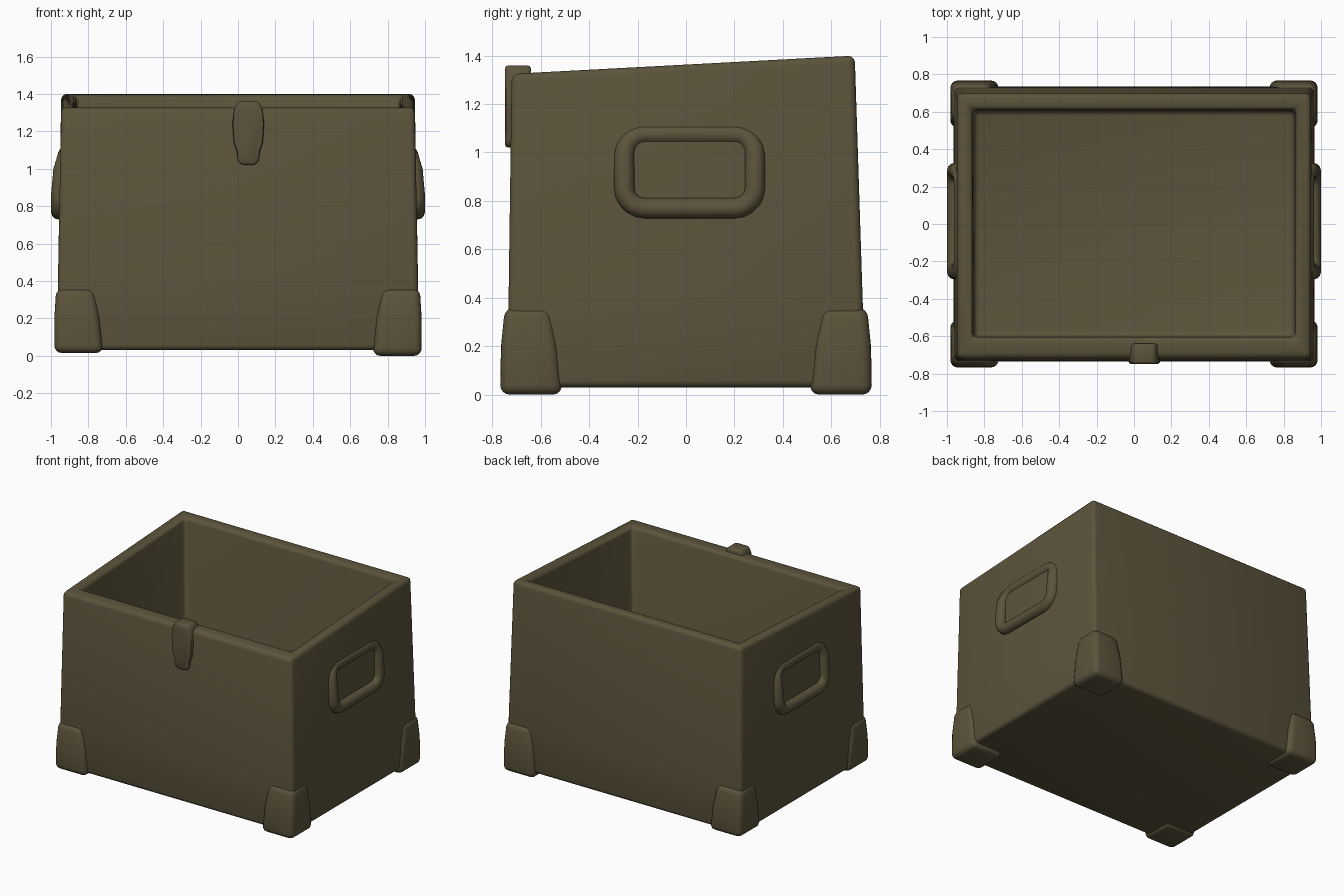
import bpy, bmesh, math

if "Cube" in bpy.data.objects:
    bpy.data.objects.remove(bpy.data.objects["Cube"])

olive = bpy.data.materials.new("olive_brown")
olive.diffuse_color = (0.105, 0.088, 0.044, 1)
olive.use_nodes = True
olive.node_tree.nodes["Principled BSDF"].inputs["Base Color"].default_value = olive.diffuse_color


def ring(x, y0, y1, z0, z1):
    """Rectangle corners; the height runs from z0 at the front to z1 at the back."""
    return [(-x, y0, z0), (x, y0, z0), (x, y1, z1), (-x, y1, z1)]


def lofted(name, rings):
    """Solid skinned through equal rings, capped at both ends."""
    bm = bmesh.new()
    rows = [[bm.verts.new(p) for p in r] for r in rings]
    n = len(rows[0])
    for a, b in zip(rows, rows[1:]):
        for i in range(n):
            j = (i + 1) % n
            bm.faces.new((a[i], a[j], b[j], b[i]))
    bm.faces.new(rows[0][::-1])
    bm.faces.new(rows[-1])
    bmesh.ops.recalc_face_normals(bm, faces=bm.faces)
    mesh = bpy.data.meshes.new(name)
    bm.to_mesh(mesh)
    bm.free()
    obj = bpy.data.objects.new(name, mesh)
    bpy.context.collection.objects.link(obj)
    mesh.materials.append(olive)
    return obj


def finish(obj, bevel=0, segments=3, cutter=None):
    """Round the edges, cut if asked, and bake to a smooth mesh."""
    if bevel:
        mod = obj.modifiers.new("round", 'BEVEL')
        mod.width, mod.segments = bevel, segments
        mod.limit_method = 'ANGLE'
    if cutter:
        mod = obj.modifiers.new("cut", 'BOOLEAN')
        mod.operation, mod.object, mod.solver = 'DIFFERENCE', cutter, 'EXACT'
    bpy.ops.object.select_all(action='DESELECT')
    obj.select_set(True)
    bpy.context.view_layer.objects.active = obj
    bpy.ops.object.convert(target='MESH')
    bpy.ops.object.shade_smooth_by_angle(angle=math.radians(45))


# Open box: outer walls up, over the sloping rim, down to the inner floor
box = lofted("box_body", [
    ring(0.965, -0.735, 0.735, 0.03, 0.03),
    ring(0.963, -0.733, 0.730, 0.38, 0.38),
    ring(0.945, -0.720, 0.697, 1.325, 1.40),
    ring(0.865, -0.605, 0.612, 1.33, 1.395),
    ring(0.855, -0.600, 0.605, 0.10, 0.10)])
finish(box, 0.028)

# Helper that keeps the corner feet out of the inside
cutter = lofted("cavity_cutter", [ring(0.89, -0.65, 0.65, 0.06, 0.06),
                                  ring(0.89, -0.65, 0.65, 2, 2)])
cutter.hide_render = True
cutter.hide_set(True)

# Corner feet, wrapped round the lower corners
for sx, side in ((-1, "left"), (1, "right")):
    for sy, end in ((-1, "front"), (1, "back")):
        def level(x, y, inset, z):
            return [(sx * a, sy * b, z) for a, b in
                    ((0.72 + inset, 0.51 + inset), (x, 0.51 + inset),
                     (x, y), (0.72 + inset, y))]
        low = 0.0 if sx > 0 else 0.015
        foot = lofted(f"{end}_{side}_foot", [level(0.982, 0.768, 0, low),
                                             level(0.982, 0.764, 0.02, 0.20),
                                             level(0.972, 0.748, 0.05, 0.36)])
        finish(foot, 0.04, 4, cutter)

# Front latch, hooked over the rim
half = [(0.055, 1.36), (0.075, 1.32), (0.085, 1.24), (0.078, 1.14),
        (0.062, 1.09), (0.056, 1.04), (0.035, 1.02)]
outline = [(0.055 + x, z) for x, z in half] + [(0.055 - x, z) for x, z in half[::-1]]
latch = lofted("front_latch", [[(x, y, z) for x, z in outline] for y in (-0.748, -0.64)])
finish(latch, 0.014, 2)

# Side handles: rounded loops whose top sinks into the wall
for s, side in ((-1, "left"), (1, "right")):
    curve = bpy.data.curves.new(f"{side}_handle", 'CURVE')
    curve.dimensions = '3D'
    curve.bevel_depth, curve.bevel_resolution = 0.042, 4
    path = []
    for cy, cz, start in ((0.20, 0.855, -90), (0.20, 0.99, 0),
                          (-0.17, 0.99, 90), (-0.17, 0.855, 180)):
        for k in range(6):
            a = math.radians(start + 18 * k)
            z = cz + 0.085 * math.sin(a)
            sink = max(0, min(1, (z - 0.95) / 0.12))
            path.append((s * (0.958 - 0.036 * sink), cy + 0.085 * math.cos(a), z))
    spline = curve.splines.new('POLY')
    spline.points.add(len(path) - 1)
    for p, co in zip(spline.points, path):
        p.co = (*co, 1)
    spline.use_cyclic_u = True
    curve.materials.append(olive)
    handle = bpy.data.objects.new(f"{side}_handle", curve)
    bpy.context.collection.objects.link(handle)
    finish(handle)
